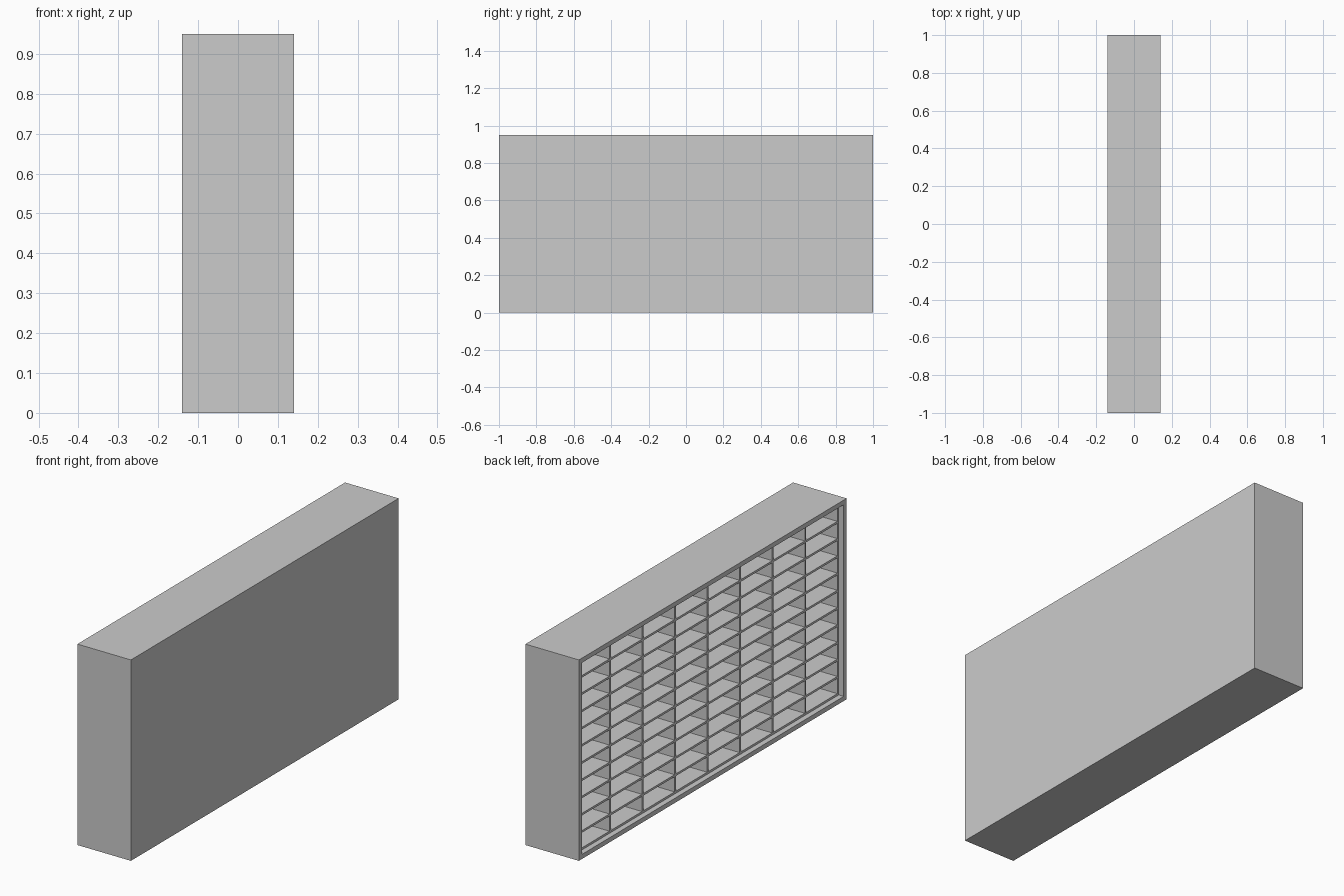
import bpy

if "Cube" in bpy.data.objects:
    bpy.data.objects.remove(bpy.data.objects["Cube"])

# Overall size and board thicknesses
DX, DY, DZ = 0.28, 2.0, 0.95
FRAME, BACK, BOARD, INSET = 0.022, 0.02, 0.01, 0.026
COLS, ROWS = 8, 11


def box(name, lo, hi):
    """Axis-aligned board between two corners."""
    bpy.ops.mesh.primitive_cube_add(size=1, location=[(a + b) / 2 for a, b in zip(lo, hi)])
    ob = bpy.context.object
    ob.name = name
    ob.scale = [b - a for a, b in zip(lo, hi)]
    bpy.ops.object.transform_apply(location=False, rotation=False, scale=True)
    return ob


x0, x1, y1 = -DX / 2, DX / 2, DY / 2
yi = y1 - FRAME                      # inner half width
z0, z1 = FRAME, DZ - FRAME           # inner height range

# Outer case: a solid block hollowed from the open -x side
case = box("case", (x0, -y1, 0), (x1, y1, DZ))
cutter = box("case_cutter", (x0 - 0.1, -yi, z0), (x1 - BACK, yi, z1))
mod = case.modifiers.new("hollow", 'BOOLEAN')
mod.operation, mod.solver, mod.object = 'DIFFERENCE', 'EXACT', cutter
bpy.context.view_layer.objects.active = case
bpy.ops.object.modifier_apply(modifier=mod.name)
bpy.data.objects.remove(cutter, do_unlink=True)

# Pigeonhole grid, set back from the front rim
gx0, gx1 = x0 + INSET, x1 - BACK
for i in range(COLS + 1):
    y = -yi + BOARD / 2 + i * (2 * yi - BOARD) / COLS
    box(f"divider_{i + 1}", (gx0, y - BOARD / 2, z0), (gx1, y + BOARD / 2, z1))
for j in range(ROWS + 1):
    z = z0 + BOARD / 2 + j * (z1 - z0 - BOARD) / ROWS
    box(f"shelf_{j + 1}", (gx0, -yi, z - BOARD / 2), (gx1, yi, z + BOARD / 2))
